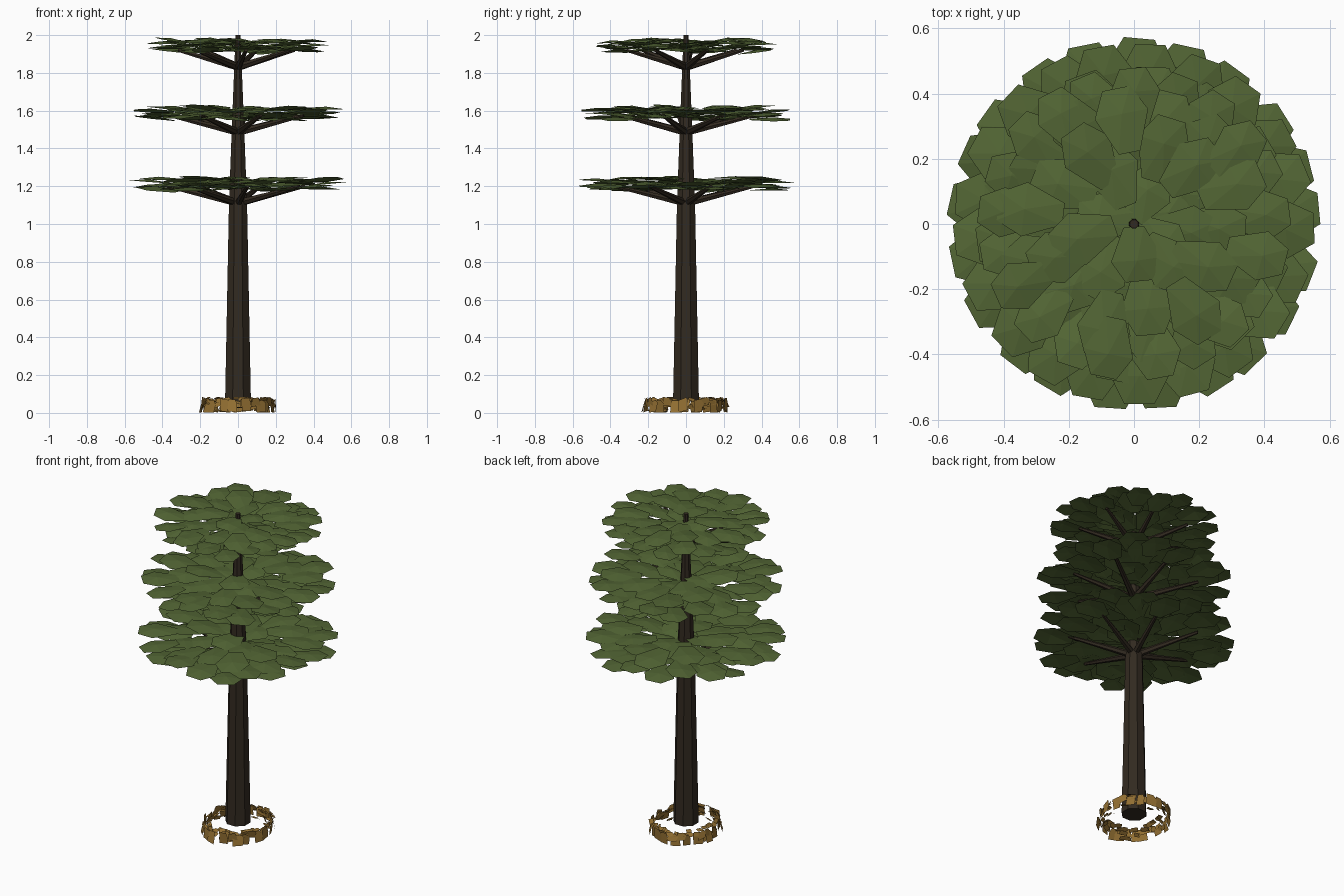
import bpy, bmesh, math, random
from math import sin, cos, pi, tau
from mathutils import Vector, Matrix

random.seed(11)
cube = bpy.data.objects.get("Cube")
if cube:
    bpy.data.objects.remove(cube)


def material(name, rgb):
    m = bpy.data.materials.new(name)
    m.use_nodes = True
    m.diffuse_color = (*rgb, 1)
    bsdf = m.node_tree.nodes["Principled BSDF"]
    bsdf.inputs["Base Color"].default_value = (*rgb, 1)
    bsdf.inputs["Roughness"].default_value = 0.9
    return m


BARK = material("dark bark", (0.032, 0.023, 0.0145))
LEAF = material("needle green", (0.086, 0.132, 0.035))
LITTER = material("dry leaf brown", (0.29, 0.16, 0.032))


def finish(name, bm, mat):
    mesh = bpy.data.meshes.new(name)
    bm.to_mesh(mesh)
    bm.free()
    mesh.materials.append(mat)
    obj = bpy.data.objects.new(name, mesh)
    bpy.context.collection.objects.link(obj)


def skin(bm, rings):
    """Bridge a list of equal vertex rings and cap both ends."""
    loops = [[bm.verts.new(p) for p in ring] for ring in rings]
    n = len(loops[0])
    for a, b in zip(loops, loops[1:]):
        for i in range(n):
            j = (i + 1) % n
            bm.faces.new((a[i], a[j], b[j], b[i]))
    bm.faces.new(loops[0][::-1])
    bm.faces.new(loops[-1])


def circle(r, n, matrix):
    return [matrix @ Vector((r * cos(tau * i / n), r * sin(tau * i / n), 0)) for i in range(n)]


# Trunk: eight-sided taper
bm = bmesh.new()
profile = [(0.06, 0.074), (1.1, 0.052), (1.47, 0.037), (1.82, 0.022), (2.0, 0.014)]
skin(bm, [circle(r, 8, Matrix.Translation((0, 0, z)) @ Matrix.Rotation(pi / 8, 4, 'Z'))
          for z, r in profile])
finish("trunk", bm, BARK)


def branches(name, z, reach, rise, turn):
    bm = bmesh.new()
    for k in range(7):
        a = turn + tau * k / 7
        start = Vector((0, 0, z + 0.01))
        end = Vector((reach * cos(a), reach * sin(a), z + rise))
        aim = (end - start).to_track_quat('Z', 'Y').to_matrix().to_4x4()
        skin(bm, [circle(r, 6, Matrix.Translation(p) @ aim)
                  for p, r in ((start, 0.021), (end, 0.009))])
    finish(name, bm, BARK)


# Leaf outline: narrow stem end, wide shoulders, blunt tip
HALF = [(-0.5, 0.2), (0.1, 0.5), (0.5, 0.26)]
OUTLINE = HALF + [(x, -y) for x, y in reversed(HALF)]


def leaf(bm, radius, angle, z, length, width, pitch):
    place = (Matrix.Rotation(angle, 4, 'Z') @ Matrix.Translation((radius, 0, z))
             @ Matrix.Rotation(random.uniform(-0.12, 0.12), 4, 'Z')
             @ Matrix.Rotation(pitch, 4, 'Y')
             @ Matrix.Rotation(random.uniform(-0.12, 0.12), 4, 'X'))
    rim = [bm.verts.new(place @ Vector((x * length, y * width, 0))) for x, y in OUTLINE]
    hub = bm.verts.new(place @ Vector((0.02, 0, 0.012)))
    for i in range(len(rim)):
        bm.faces.new((hub, rim[i - 1], rim[i])[::-1])


# Leaf rings: count, middle radius, length, width
RINGS = [(21, 0.46, 0.22, 0.185), (14, 0.38, 0.24, 0.2), (14, 0.29, 0.24, 0.2),
         (9, 0.19, 0.24, 0.2), (7, 0.11, 0.2, 0.19)]


def canopy(name, z, scale, turn):
    bm = bmesh.new()
    for ring, (count, radius, length, width) in enumerate(RINGS):
        for k in range(count):
            a = turn + tau * (k + random.uniform(-0.12, 0.12)) / count
            # heights are spread evenly through the tier
            lift = 0.078 + 0.064 * ((k * 0.618 + ring * 0.37) % 1)
            leaf(bm, radius * scale, a, z + lift, length * scale, width * scale,
                 random.uniform(-0.13, 0.08))
    finish(name, bm, LEAF)


# Three tiers of branches and foliage
for name, z, scale in (("lower", 1.1, 1.0), ("middle", 1.475, 0.97), ("upper", 1.82, 0.84)):
    turn = math.radians(72) + (0.2 if name == "middle" else 0)
    branches(name + "_branches", z, 0.38 * scale, 0.1, turn)
    canopy(name + "_foliage", z + (0.012 if name == "upper" else 0), scale, turn)


# Leaf litter: a broken ring of upright flakes with thin curled scraps inside
def flake(bm, r, angle, z, width, height, lean):
    c = Vector((0.97 * r * cos(angle), 1.1 * r * sin(angle), z))
    side = Vector((-sin(angle), cos(angle), random.uniform(-0.35, 0.35)))
    up = Vector((cos(angle) * sin(lean), sin(angle) * sin(lean), cos(lean)))
    corners = [(-1, -1), (1, -1), (1.1, 0.3), (0.5, 1), (-0.9, 0.9)]
    pts = []
    for u, v in corners:
        p = c + side * (u * random.uniform(0.7, 1.1) * width / 2) + up * (v * height / 2)
        p.z = min(max(p.z, 0.002), 0.084)
        pts.append(bm.verts.new(p))
    bm.faces.new(pts)


# Litter layers: count, radius range, height range, width range, flake height, lean range
LAYERS = [(19, (0.192, 0.206), (0.03, 0.045), (0.05, 0.075), 0.07, (-0.3, 0.1)),
          (17, (0.18, 0.203), (0.05, 0.065), (0.04, 0.075), 0.045, (-0.5, 0.2)),
          (32, (0.15, 0.195), (0.055, 0.083), (0.03, 0.07), 0.028, (-1.4, -0.5)),
          (24, (0.13, 0.19), (0.01, 0.06), (0.03, 0.07), 0.028, (-1.4, -0.3))]
bm = bmesh.new()
for count, radius, height, width, tall, lean in LAYERS:
    for k in range(count):
        a = tau * (k + random.uniform(-0.35, 0.35)) / count
        flake(bm, random.uniform(*radius), a, random.uniform(*height),
              random.uniform(*width), tall, random.uniform(*lean))
finish("leaf_litter", bm, LITTER)
